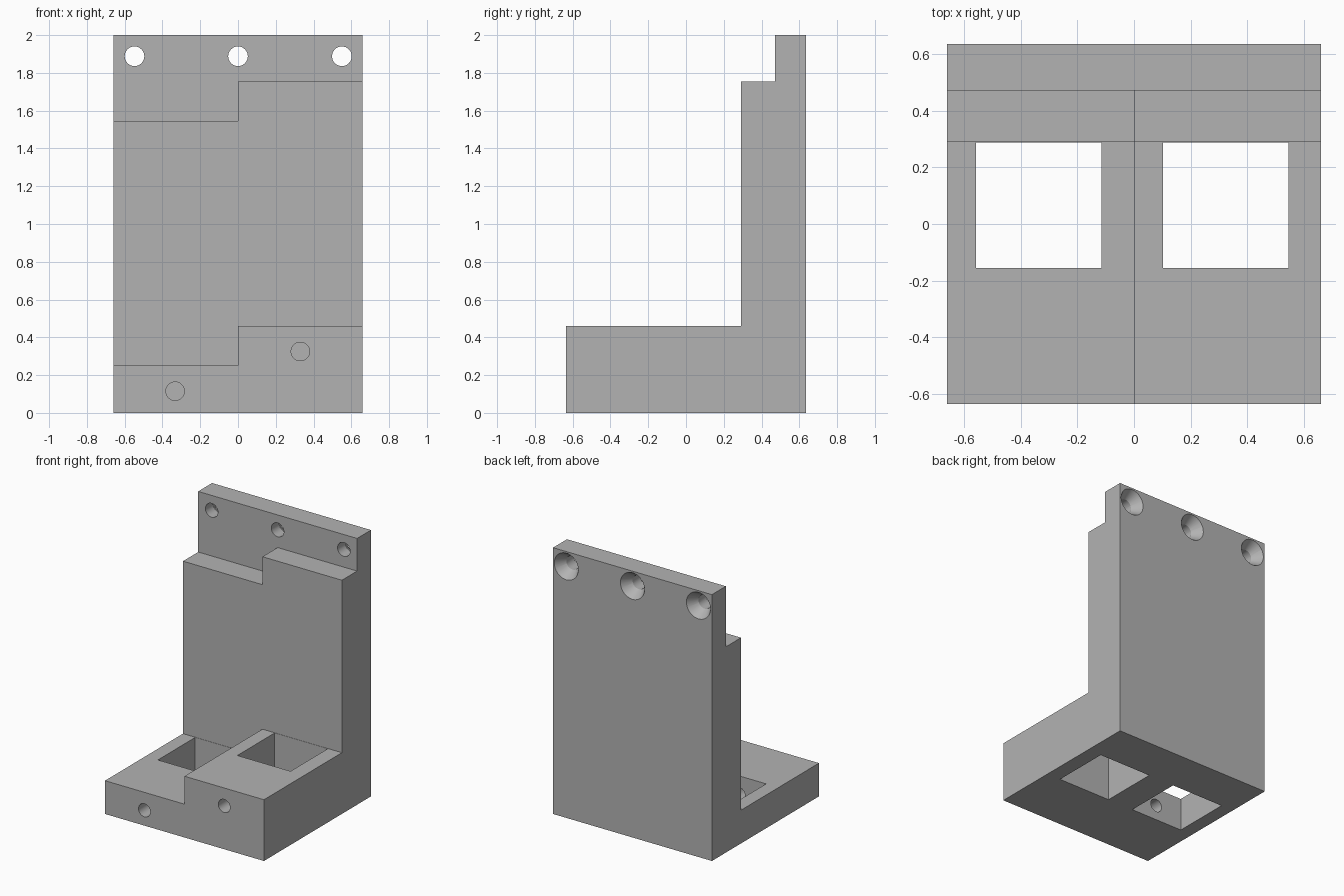
import bpy
import bmesh
from math import radians
from mathutils import Matrix, Vector

cube = bpy.data.objects.get("Cube")
if cube:
    bpy.data.objects.remove(cube, do_unlink=True)

grey = bpy.data.materials.new("plain grey")
grey.use_nodes = True
colour = (0.45, 0.45, 0.45, 1)
grey.diffuse_color = colour
grey.node_tree.nodes["Principled BSDF"].inputs["Base Color"].default_value = colour

W, D, H = 0.66, 0.635, 2.0      # half width, half depth, height
WALL, PLATE = 0.29, 0.47        # front faces of the thick wall and top plate
OUT = 0.2                       # cutter overshoot


def finish(name, bm):
    mesh = bpy.data.meshes.new(name)
    bm.to_mesh(mesh)
    bm.free()
    mesh.materials.append(grey)
    obj = bpy.data.objects.new(name, mesh)
    bpy.context.collection.objects.link(obj)
    return obj


def box(name, low, high):
    low, high = Vector(low), Vector(high)
    bm = bmesh.new()
    place = Matrix.Translation((low + high) / 2) @ Matrix.Diagonal(high - low).to_4x4()
    bmesh.ops.create_cube(bm, size=1, matrix=place)
    return finish(name, bm)


def bore(name, x, z, y0, y1, r0, r1):
    """Round cutter along y, radius r0 at y0 and r1 at y1."""
    bm = bmesh.new()
    place = Matrix.Translation((x, (y0 + y1) / 2, z)) @ Matrix.Rotation(radians(-90), 4, "X")
    bmesh.ops.create_cone(bm, cap_ends=True, segments=32, radius1=r0, radius2=r1,
                          depth=y1 - y0, matrix=place)
    return finish(name, bm)


body = box("stepped_bracket", (-W, -D, 0), (W, D, H))
cutters = []

# Stepped base and wall, the left half standing higher
for x0, x1, base_top, wall_top in ((-W - OUT, 0, 0.25, 1.545), (0, W + OUT, 0.46, 1.755)):
    cutters.append(box("front_cutter", (x0, -D - OUT, base_top), (x1, WALL, H + OUT)))
    cutters.append(box("ledge_cutter", (x0, 0, wall_top), (x1, PLATE, H + OUT)))

# Square windows through the base
for x0, x1 in ((-0.557, -0.115), (0.103, 0.545)):
    cutters.append(box("window_cutter", (x0, -0.155, -OUT), (x1, 0.288, 1)))

# Front screw holes opening into the windows
for x, z in ((-0.333, 0.115), (0.33, 0.325)):
    cutters.append(bore("front_hole_cutter", x, z, -D - OUT, 0, 0.049, 0.049))

# Mounting holes with countersinks at the back
for x in (-0.548, 0, 0.55):
    cutters.append(bore("mount_hole_cutter", x, 1.888, 0.3, D + OUT, 0.052, 0.052))
    cutters.append(bore("countersink_cutter", x, 1.888, 0.56, 0.66, 0.052, 0.116))

bpy.context.view_layer.objects.active = body
for cutter in cutters:
    mod = body.modifiers.new("cut", "BOOLEAN")
    mod.operation = "DIFFERENCE"
    mod.solver = "EXACT"
    mod.object = cutter
    bpy.ops.object.modifier_apply(modifier=mod.name)
    bpy.data.objects.remove(cutter, do_unlink=True)

# Smooth bores, sharp edges
bpy.ops.object.select_all(action="DESELECT")
body.select_set(True)
bpy.ops.object.shade_smooth_by_angle(angle=radians(25))
